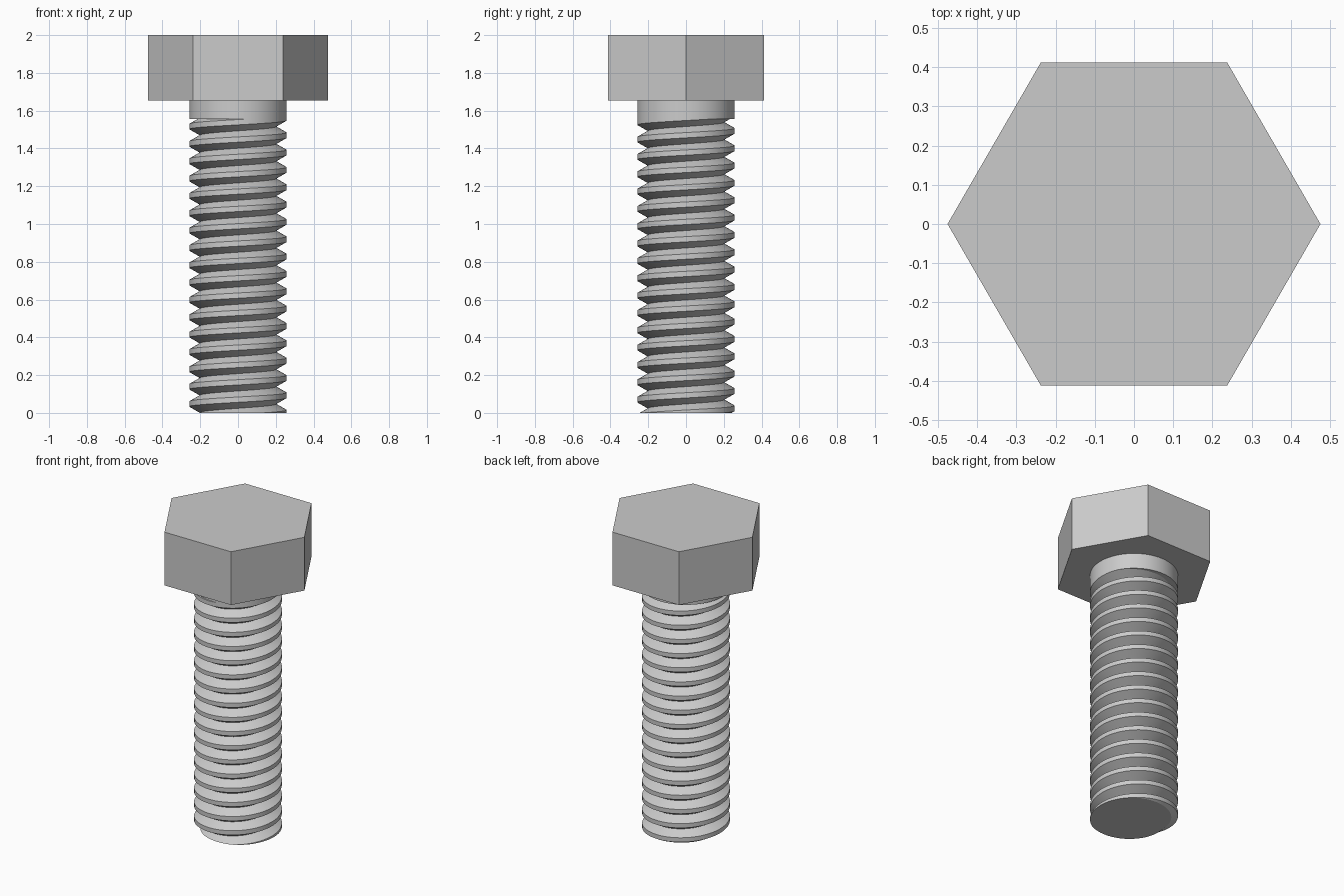
import bpy, bmesh
from math import cos, sin, tau, radians

if "Cube" in bpy.data.objects:
    bpy.data.objects.remove(bpy.data.objects["Cube"])

PITCH, SEG = 0.0918, 64
MAJOR, MINOR = 0.258, 0.202
THREAD_TOP, HEAD_BASE, TOP = 1.555, 1.655, 2.0


def finish(bm, name, smooth=False):
    bmesh.ops.recalc_face_normals(bm, faces=bm.faces[:])
    mesh = bpy.data.meshes.new(name)
    bm.to_mesh(mesh)
    bm.free()
    obj = bpy.data.objects.new(name, mesh)
    bpy.context.collection.objects.link(obj)
    if smooth:
        bpy.ops.object.select_all(action='DESELECT')
        obj.select_set(True)
        bpy.context.view_layer.objects.active = obj
        bpy.ops.object.shade_smooth_by_angle(angle=radians(25))
    return obj


def prism(name, sides, radius, z0, z1, smooth=False):
    bm = bmesh.new()
    low, high = [[bm.verts.new((radius * cos(tau * i / sides),
                                radius * sin(tau * i / sides), z))
                  for i in range(sides)] for z in (z0, z1)]
    bm.faces.new(low)
    bm.faces.new(high)
    for i in range(sides):
        j = (i + 1) % sides
        bm.faces.new((low[i], low[j], high[j], high[i]))
    return finish(bm, name, smooth)


# Hexagonal head and plain collar
prism("hex_head", 6, 0.476, HEAD_BASE, TOP)
prism("collar", SEG, MAJOR, THREAD_TOP, HEAD_BASE, True)

# Threaded shank: right-handed helix with flat crests and V roots
bm = bmesh.new()
profile = [(MINOR, -PITCH / 2), (MAJOR, -0.014), (MAJOR, 0.014)]
rows = []
for i in range(-2 * SEG, 19 * SEG + 1):
    a = tau * i / SEG
    rows.append([bm.verts.new((r * cos(a), r * sin(a),
                               PITCH * i / SEG + dz + 0.0013))
                 for r, dz in profile])
for i in range(len(rows) - SEG - 1):
    p = rows[i] + [rows[i + SEG][0]]
    q = rows[i + 1] + [rows[i + SEG + 1][0]]
    for k in range(3):
        bm.faces.new((p[k], q[k], q[k + 1], p[k + 1]))

# Trim the helix flat at both ends and cap it
for z, direction in ((0, -1), (THREAD_TOP, 1)):
    cut = bmesh.ops.bisect_plane(
        bm, geom=bm.verts[:] + bm.edges[:] + bm.faces[:], dist=1e-6,
        plane_co=(0, 0, z), plane_no=(0, 0, direction), clear_outer=True)
    rim = [e for e in cut["geom_cut"]
           if isinstance(e, bmesh.types.BMEdge) and e.is_boundary]
    bmesh.ops.edgeloop_fill(bm, edges=rim)
finish(bm, "threaded_shank", True)
